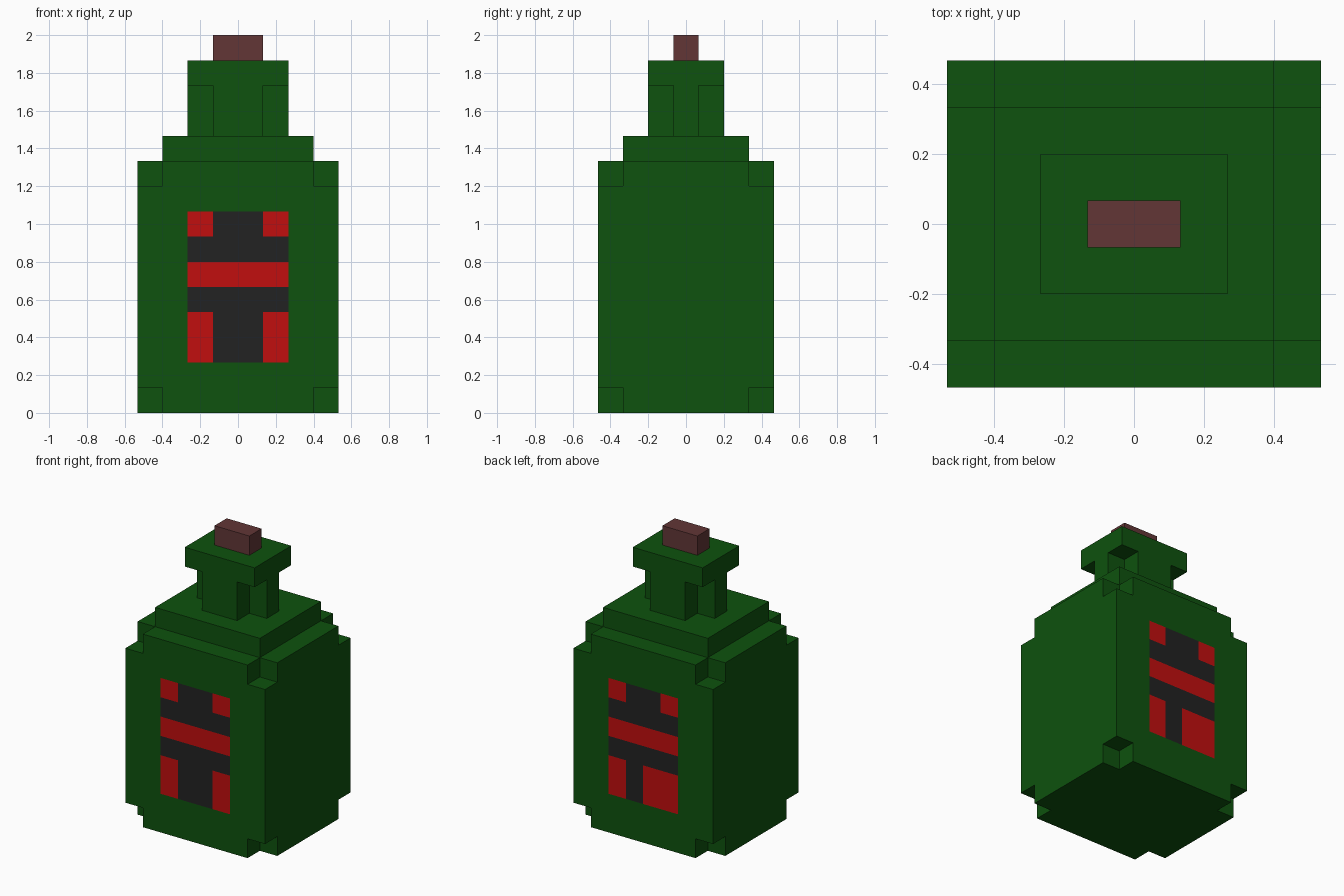
import bpy
import bmesh

if "Cube" in bpy.data.objects:
    bpy.data.objects.remove(bpy.data.objects["Cube"], do_unlink=True)

U = 2 / 15  # size of one block


def material(name, rgb):
    m = bpy.data.materials.new(name)
    m.use_nodes = True
    m.diffuse_color = (*rgb, 1)
    bsdf = m.node_tree.nodes["Principled BSDF"]
    bsdf.inputs["Base Color"].default_value = (*rgb, 1)
    bsdf.inputs["Roughness"].default_value = 0.8
    return m


green = material("bottle_green", (0.0044, 0.0844, 0.0044))
red = material("label_red", (0.533, 0.0044, 0.0044))
black = material("label_black", (0.016, 0.016, 0.016))
brown = material("cork_brown", (0.122, 0.037, 0.037))


def block_part(name, xs, ys, zs, mats, solid=lambda i, j, k: True, paint=None):
    """Outer skin of the solid cells of a grid cut at xs, ys, zs (block units)."""
    cuts = (xs, ys, zs)
    size = [len(c) - 1 for c in cuts]
    bm = bmesh.new()
    verts = {}

    def vert(p):
        if p not in verts:
            verts[p] = bm.verts.new([cuts[a][p[a]] * U for a in range(3)])
        return verts[p]

    def filled(c):
        return all(0 <= c[a] < size[a] for a in range(3)) and solid(*c)

    cells = [(i, j, k) for i in range(size[0]) for j in range(size[1])
             for k in range(size[2]) if solid(i, j, k)]
    for c in cells:
        for a in range(3):
            b, d = (a + 1) % 3, (a + 2) % 3
            for side in (0, 1):
                near = list(c)
                near[a] += 2 * side - 1
                if filled(near):
                    continue
                loop = []
                for s, t in ((0, 0), (1, 0), (1, 1), (0, 1)):
                    p = list(c)
                    p[a] += side
                    p[b] += s
                    p[d] += t
                    loop.append(vert(tuple(p)))
                face = bm.faces.new(loop if side else loop[::-1])
                if paint:
                    face.normal_update()
                    face.material_index = paint(face)
    mesh = bpy.data.meshes.new(name)
    bm.to_mesh(mesh)
    bm.free()
    for m in mats:
        mesh.materials.append(m)
    obj = bpy.data.objects.new(name, mesh)
    bpy.context.collection.objects.link(obj)
    return obj


# Label on the front and back: red bars and corners on black
def label(face):
    p = face.calc_center_median() / U
    if abs(face.normal.y) < 0.5 or abs(p.y) < 3.4 or abs(p.x) > 2 or not 2 < p.z < 8:
        return 0
    if 5 < p.z < 6:
        return 1
    if p.z > 7:
        return 1 if abs(p.x) > 1 else 2
    if p.z < 4:
        # the back has one wider lower corner
        return 1 if abs(p.x) > 1 or (p.y > 0 and p.x < 0) else 2
    return 2


# Body with its eight corner blocks notched out
block_part("bottle_body",
           [-4, -3, -2, -1, 0, 1, 2, 3, 4], [-3.5, -2.5, 2.5, 3.5],
           [0, 1, 2, 4, 5, 6, 7, 8, 9, 10], [green, red, black],
           solid=lambda i, j, k: not (i in (0, 7) and j in (0, 2) and k in (0, 8)),
           paint=label)

# Shoulder, cross-shaped neck, rim and cork
block_part("shoulder", [-3, 3], [-2.5, 2.5], [10, 11], [green])
block_part("neck", [-2, -1, 1, 2], [-1.5, -0.5, 0.5, 1.5], [11, 13], [green],
           solid=lambda i, j, k: i == 1 or j == 1)
block_part("rim", [-2, 2], [-1.5, 1.5], [13, 14], [green])
block_part("cork", [-1, 1], [-0.5, 0.5], [14, 15], [brown])
